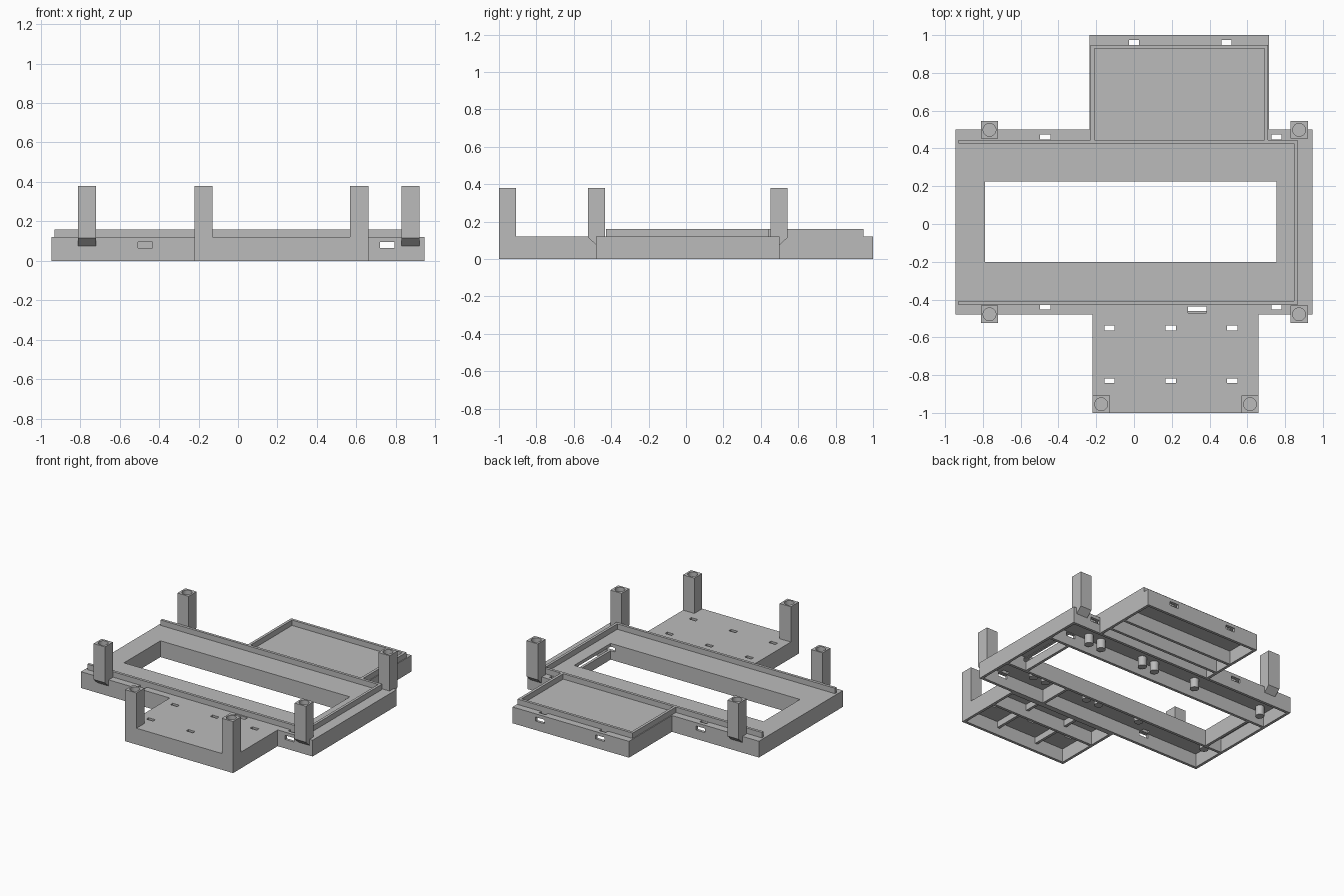
import bpy, bmesh
from mathutils import Matrix, Vector

cube = bpy.data.objects.get("Cube")
if cube:
    bpy.data.objects.remove(cube)

grey = bpy.data.materials.new("plain_grey")
grey.use_nodes = True
grey.diffuse_color = (0.5, 0.5, 0.5, 1)
grey.node_tree.nodes["Principled BSDF"].inputs["Base Color"].default_value = (0.5, 0.5, 0.5, 1)

TOP, DECK_UNDER, RIM_TOP, POST_TOP = 0.12, 0.1, 0.16, 0.38


def finish(bm, name):
    bmesh.ops.recalc_face_normals(bm, faces=bm.faces)
    mesh = bpy.data.meshes.new(name)
    bm.to_mesh(mesh)
    bm.free()
    mesh.materials.append(grey)
    obj = bpy.data.objects.new(name, mesh)
    bpy.context.collection.objects.link(obj)
    return obj


def add_box(bm, x0, x1, y0, y1, z0, z1):
    size = Vector((x1 - x0, y1 - y0, z1 - z0))
    centre = Vector((x0 + x1, y0 + y1, z0 + z1)) / 2
    bmesh.ops.create_cube(bm, size=1, matrix=Matrix.Translation(centre) @ Matrix.Diagonal((*size, 1)))


def boxes(name, items):
    bm = bmesh.new()
    for item in items:
        add_box(bm, *item)
    return finish(bm, name)


def prism(name, points, offset):
    bm = bmesh.new()
    face = bm.faces.new([bm.verts.new(p) for p in points])
    grown = bmesh.ops.extrude_face_region(bm, geom=[face])["geom"]
    bmesh.ops.translate(bm, verts=[v for v in grown if isinstance(v, bmesh.types.BMVert)], vec=offset)
    return finish(bm, name)


def add_cylinder(bm, x, y, z0, z1, radius):
    bmesh.ops.create_cone(bm, cap_ends=True, segments=24, radius1=radius, radius2=radius,
                          depth=z1 - z0, matrix=Matrix.Translation((x, y, (z0 + z1) / 2)))


def cut(obj, cutter):
    cutter.hide_render = True
    mod = obj.modifiers.new("cut", "BOOLEAN")
    mod.object, mod.solver, mod.operation = cutter, "EXACT", "DIFFERENCE"
    bpy.context.view_layer.objects.active = obj
    bpy.ops.object.modifier_apply(modifier=mod.name)
    bpy.data.objects.remove(cutter)


# Cross-shaped body: wide centre, narrower front and back bays
outline = [(-0.945, -0.48), (-0.22, -0.48), (-0.22, -1), (0.66, -1), (0.66, -0.48), (0.945, -0.48),
           (0.945, 0.5), (0.715, 0.5), (0.715, 1), (-0.235, 1), (-0.235, 0.5), (-0.945, 0.5)]
body = prism("body", [(x, y, 0) for x, y in outline], (0, 0, TOP))

# Hollow underside; the material left between pockets forms walls and ribs
pockets = [(-0.925, 0.925, 0.245, 0.48), (-0.925, 0.39, -0.46, -0.22), (0.41, 0.925, -0.46, -0.22),
           (-0.925, -0.81, -0.2, 0.225), (0.775, 0.925, -0.2, 0.225),
           (-0.215, 0.695, 0.5, 0.58), (-0.215, 0.695, 0.6, 0.72), (-0.215, 0.695, 0.74, 0.98),
           (-0.2, 0.64, -0.68, -0.5), (-0.2, 0.64, -0.98, -0.7)]
cut(body, boxes("pocket_cutter", [(*p, -0.1, DECK_UNDER) for p in pockets]))

# Large window through the centre
cut(body, boxes("window_cutter", [(-0.79, 0.755, -0.2, 0.225, -0.1, 0.3)]))

# Slots through the deck
deck_slots = [(x, y) for x in (-0.13, 0.195, 0.52) for y in (-0.55, -0.83)]
deck_slots += [(x, y) for x in (-0.47, 0.755) for y in (-0.44, 0.46)]
deck_slots += [(x, 0.96) for x in (0, 0.49)]
slot_boxes = [(x - 0.027, x + 0.027, y - 0.013, y + 0.013, 0.09, 0.2) for x, y in deck_slots]
slot_boxes.append((0.285, 0.385, -0.47, -0.437, 0.09, 0.2))
cut(body, boxes("deck_slot_cutter", slot_boxes))

# Slots through the upright walls
wall_slots = [(-0.47, -0.5, -0.45), (-0.47, 0.47, 0.52), (0.757, -0.6, 0.6), (0, 0.97, 1.02), (0.49, 0.97, 1.02)]
cut(body, boxes("wall_slot_cutter", [(x - 0.037, x + 0.037, a, b, 0.066, 0.096) for x, a, b in wall_slots]))

# Raised rims: three sides of the centre, and three sides of the back bay
boxes("centre_rim", [(-0.93, 0.865, y, y + 0.02, TOP - 0.01, RIM_TOP) for y in (-0.428, 0.425)]
      + [(0.846, 0.865, -0.41, 0.43, TOP - 0.01, RIM_TOP)])
boxes("back_rim", [(x, x + 0.02, 0.44, 0.948, TOP - 0.01, RIM_TOP) for x in (-0.229, 0.69)]
      + [(-0.21, 0.69, 0.928, 0.948, TOP - 0.01, RIM_TOP)])

# Low cross ribs under the front bay
boxes("front_ribs", [(x - 0.01, x + 0.01, -0.985, -0.49, 0.055, 0.105) for x in (0.03, 0.36)])

# Round bosses under the centre deck
bm = bmesh.new()
for x in (0.64, 0.535, 0.175, 0.07, -0.28, -0.85):
    for y in (-0.285, 0.295):
        add_cylinder(bm, x, y, 0.03, 0.11, 0.03)
finish(bm, "bosses")


def post(name, x, y, side):
    """Square post with a socket; side is its outward y direction, 0 for a plain foot."""
    h = 0.046
    if side:
        out, inner, wall = y + side * h, y - side * h, y + side * 0.002
        profile = [(out, TOP - 0.005), (out, POST_TOP), (inner, POST_TOP), (inner, TOP - 0.005),
                   (wall, TOP - 0.005), (wall, 0.075)]
        obj = prism(name, [(x - h, py, pz) for py, pz in profile], (2 * h, 0, 0))
    else:
        obj = boxes(name, [(x - h, x + h, y - h, y + h, TOP, POST_TOP)])
    socket = bmesh.new()
    add_cylinder(socket, x, y, POST_TOP - 0.1, POST_TOP + 0.05, 0.034)
    cut(obj, finish(socket, "socket_cutter"))


# Posts at the four centre corners and the two front corners
for x, hand in ((-0.765, "right"), (0.874, "left")):
    post("back_post_" + hand, x, 0.498, 1)
    post("middle_post_" + hand, x, -0.478, -1)
for x, hand in ((-0.174, "right"), (0.614, "left")):
    post("front_post_" + hand, x, -0.954, 0)

for obj in bpy.context.scene.objects:
    obj.select_set(obj.type == "MESH")
bpy.ops.object.shade_smooth_by_angle()
